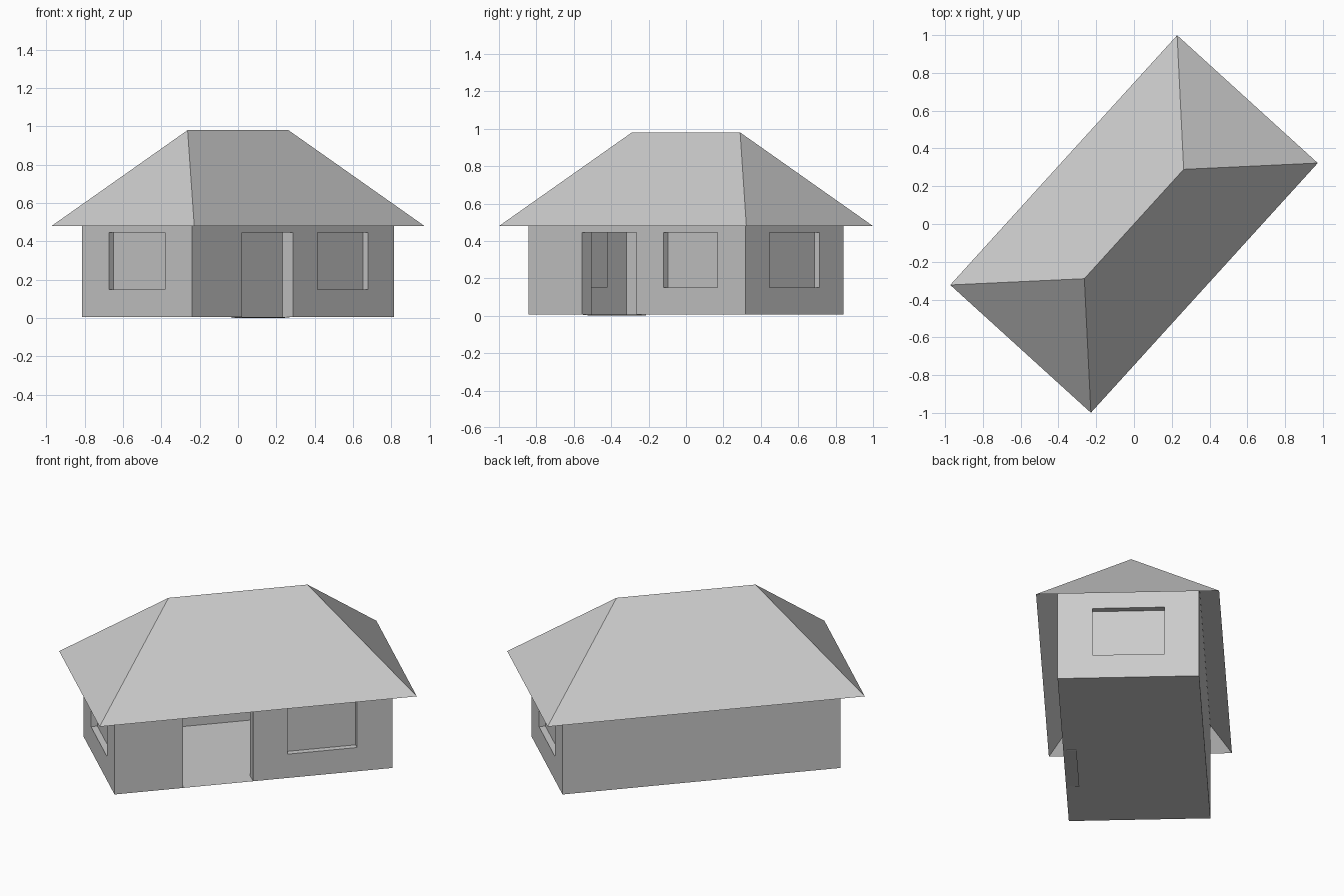
import bpy, bmesh, math
from mathutils import Matrix, Vector

if "Cube" in bpy.data.objects:
    bpy.data.objects.remove(bpy.data.objects["Cube"])

ANGLE = math.radians(47.74)      # whole house is turned on its plot
A, B = 0.783, 0.389              # wall half length / half width
Z0, ZT = 0.006, 0.585            # wall base and top (hidden under roof)
RA, RB = 0.893, 0.503            # roof half length / half width
EAVE, TOP = 0.48, 0.98


def finish(bm, name):
    bmesh.ops.remove_doubles(bm, verts=bm.verts, dist=0.0005)
    bmesh.ops.recalc_face_normals(bm, faces=bm.faces)
    me = bpy.data.meshes.new(name)
    bm.to_mesh(me)
    bm.free()
    ob = bpy.data.objects.new(name, me)
    ob.rotation_euler.z = ANGLE
    bpy.context.collection.objects.link(ob)
    return ob


def quad(bm, pts):
    bm.faces.new([bm.verts.new(p) for p in pts])


def wall(bm, turn, half, dist, openings=()):
    """Wall facing -y, turned about z. Openings: s0, s1, z0, z1, depth, inner z0, panel."""
    rot = Matrix.Rotation(turn, 3, 'Z')

    def P(s, z, d=0.0):
        return rot @ Vector((s, d - dist, z))

    ss = sorted({-half, half, *(v for o in openings for v in o[:2])})
    zs = sorted({Z0, ZT, *(v for o in openings for v in o[2:4])})
    for a, b in zip(ss, ss[1:]):
        for c, d in zip(zs, zs[1:]):
            m, n = (a + b) / 2, (c + d) / 2
            if not any(o[0] < m < o[1] and o[2] < n < o[3] for o in openings):
                quad(bm, [P(a, c), P(b, c), P(b, d), P(a, d)])
    # recessed reveals, with a back panel for windows
    for s0, s1, z0, z1, dep, zi, panel in openings:
        outer = [P(s0, z0), P(s1, z0), P(s1, z1), P(s0, z1)]
        inner = [P(s0, zi, dep), P(s1, zi, dep), P(s1, z1, dep), P(s0, z1, dep)]
        for i in range(4):
            j = (i + 1) % 4
            quad(bm, [outer[j], outer[i], inner[i], inner[j]])
        if panel:
            quad(bm, inner)


# Hollow wall box: door and window in front, a window in each end, blank back
bm = bmesh.new()
window = (0.15, 0.446, 0.036, 0.15, True)
door = (-0.397, -0.003, Z0, 0.446, 0.073, 0.0, False)
wall(bm, 0, A, B, [door, (0.19, 0.582, *window)])
wall(bm, math.pi / 2, B, A, [(-0.198, 0.198, *window)])
wall(bm, math.pi, A, B)
wall(bm, -math.pi / 2, B, A, [(-0.198, 0.198, *window)])
finish(bm, "walls")

# Floor and ceiling
for name, z in (("floor", Z0), ("ceiling", ZT)):
    bm = bmesh.new()
    quad(bm, [(-A, -B, z), (A, -B, z), (A, B, z), (-A, B, z)])
    finish(bm, name)

# Hip roof: open shell with overhanging eaves
bm = bmesh.new()
c = [bm.verts.new((x * RA, y * RB, EAVE)) for x, y in ((-1, -1), (1, -1), (1, 1), (-1, 1))]
l, r = [bm.verts.new((x, 0, TOP)) for x in (-0.391, 0.391)]
for f in ((c[0], c[1], r, l), (c[1], c[2], r), (c[2], c[3], l, r), (c[3], c[0], l)):
    bm.faces.new(f)
finish(bm, "hip_roof")
